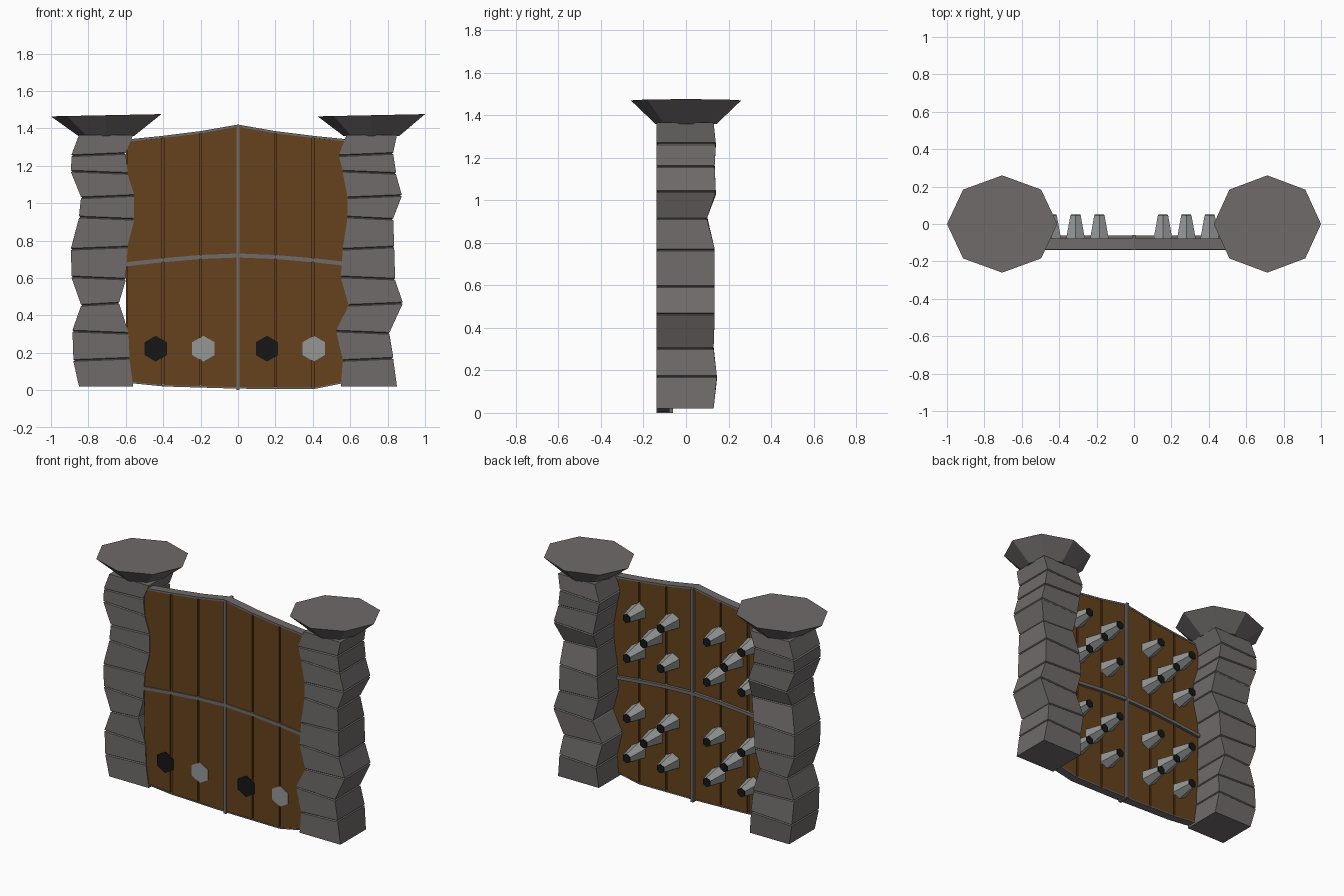
import bpy, bmesh, math
from mathutils import Vector

if "Cube" in bpy.data.objects:
    bpy.data.objects.remove(bpy.data.objects["Cube"])


def material(name, rgb):
    m = bpy.data.materials.new(name)
    m.diffuse_color = (*rgb, 1)
    m.use_nodes = True
    m.node_tree.nodes["Principled BSDF"].inputs["Base Color"].default_value = m.diffuse_color
    return m


WOOD = material("wood", (0.13, 0.055, 0.012))
DARK = material("black_iron", (0.008, 0.008, 0.008))
STONE = material("stone", (0.16, 0.145, 0.145))
METAL = material("metal", (0.30, 0.31, 0.31))


def loft(name, rings, mat):
    """Closed solid skinned through rings of equal point count."""
    bm = bmesh.new()
    vs = [[bm.verts.new(p) for p in r] for r in rings]
    n = len(rings[0])
    for a, b in zip(vs, vs[1:]):
        for i in range(n):
            j = (i + 1) % n
            bm.faces.new((a[i], a[j], b[j], b[i]))
    bm.faces.new(vs[0])
    bm.faces.new(vs[-1])
    bmesh.ops.recalc_face_normals(bm, faces=bm.faces)
    me = bpy.data.meshes.new(name)
    bm.to_mesh(me)
    bm.free()
    me.materials.append(mat)
    ob = bpy.data.objects.new(name, me)
    bpy.context.collection.objects.link(ob)
    return ob


def lerp(x, pts):
    for (a, za), (b, zb) in zip(pts, pts[1:]):
        if x <= b:
            return za + (zb - za) * (x - a) / (b - a)
    return pts[-1][1]


def band(name, xs, low, high, y0, y1, mat):
    """Slab across x whose lower and upper edges follow two functions."""
    return loft(name, [[(x, y0, low(x)), (x, y1, low(x)),
                        (x, y1, high(x)), (x, y0, high(x))] for x in xs], mat)


# Door outline
def top(x):
    return lerp(abs(x), [(0, 1.42), (0.2, 1.385), (0.4, 1.36), (0.6, 1.34)])


def bottom(x):
    return lerp(x, [(-0.6, 0.04), (-0.4, 0.02), (0, 0.008), (0.4, 0.005), (0.6, 0.045)])


def middle(x):
    return lerp(abs(x), [(0, 0.72), (0.2, 0.712), (0.4, 0.695), (0.6, 0.673)])


edges = [-0.6, -0.4, -0.2, 0, 0.2, 0.4, 0.6]

# Planks over a thinner wooden core, so the joints read as grooves
band("door_core", edges, lambda x: bottom(x) + 0.01, lambda x: top(x) - 0.01,
     -0.122, -0.09, WOOD)
for i, (a, b) in enumerate(zip(edges, edges[1:])):
    band(f"plank_{i + 1}", [a + 0.006, b - 0.006], lambda x: bottom(x) + 0.006,
         lambda x: top(x) - 0.012, -0.132, -0.08, WOOD)

# Metal strips: top and bottom rims, crossbar, centre bar
band("top_rim", edges, lambda x: top(x) - 0.012, top, -0.135, -0.078, STONE)
band("bottom_rim", edges, bottom, lambda x: bottom(x) + 0.008, -0.135, -0.078, STONE)
band("crossbar", edges, lambda x: middle(x) - 0.011, lambda x: middle(x) + 0.011,
     -0.138, -0.062, STONE)
band("centre_bar", [-0.009, 0.009], lambda x: 0.0, top, -0.139, -0.06, STONE)


# Spikes: six-sided frustums on the back, the lowest row passing right through
def hexagon(x, y, z, r):
    return [(x + r * math.sin(k * math.pi / 3), y, z + r * math.cos(k * math.pi / 3))
            for k in range(6)]


def spike(name, x, z, through):
    y0, r0 = (-0.137, 0.069) if through else (-0.11, 0.064)
    loft(name, [hexagon(x, y0, z, r0), hexagon(x, 0.045, z, 0.032)], METAL)
    loft(name + "_tip", [hexagon(x, 0.044, z, 0.031), hexagon(x, 0.05, z, 0.029)], DARK)


n = 0
for z in (0.355, 1.02):
    for x0, x1 in ((-0.44, -0.185), (0.155, 0.405)):
        xm = (x0 + x1) / 2
        for x, zz in ((x0, z - .133), (x1, z - .133), (xm, z), (x0, z + .133), (x1, z + .133)):
            n += 1
            spike(f"spike_{n}", x, zz, zz < 0.3)

# Black plates over two of the spike ends on the front
for i, x in enumerate((-0.44, 0.155)):
    loft(f"front_plate_{i + 1}", [hexagon(x, -0.139, 0.222, 0.069),
                                  hexagon(x, -0.13, 0.222, 0.069)], DARK)

# Pillars: irregular stone courses with thin recessed joints
levels = [0.02, 0.165, 0.31, 0.46, 0.6, 0.76, 0.92, 1.035, 1.165, 1.26, 1.365]
back = [.13, .145, .13, .135, .135, .135, .10, .14, .135, .14, .13]
sides = {
    "left": ([-.85, -.88, -.885, -.84, -.89, -.893, -.85, -.84, -.893, -.89, -.85],
             [-.56, -.58, -.585, -.635, -.60, -.59, -.555, -.555, -.59, -.60, -.56]),
    "right": ([.55, .56, .525, .59, .55, .56, .585, .585, .56, .54, .58],
              [.85, .83, .81, .88, .84, .835, .83, .875, .845, .83, .85]),
}
for side, (xa, xb) in sides.items():
    rings = []
    for i, z in enumerate(levels):
        steps = [(0, 0)] if i in (0, len(levels) - 1) else [(-.005, 0), (0, .007), (.005, 0)]
        tilt = 0.006 * (-1) ** i if len(steps) > 1 else 0
        for dz, ins in steps:
            a, b, y0, y1 = xa[i] + ins, xb[i] - ins, -0.138 + ins, back[i] - ins
            rings.append([(a, y0, z + dz + tilt), (b, y0, z + dz - tilt),
                          (b, y1, z + dz - tilt), (a, y1, z + dz + tilt)])
    loft(f"{side}_pillar", rings, STONE)


# Flared eight-sided capstones, tilted very slightly
def octagon(c, z, rx, ry, slope):
    return [(c + rx * math.cos(k * math.pi / 4), ry * math.sin(k * math.pi / 4),
             z + slope * math.cos(k * math.pi / 4)) for k in range(8)]


for side, c, r in (("left", -0.705, 0.295), ("right", 0.713, 0.287)):
    loft(f"{side}_capstone", [octagon(c, 1.36, 0.15, 0.145, 0),
                              octagon(c, 1.47, r, 0.26, 0.006)], STONE)
